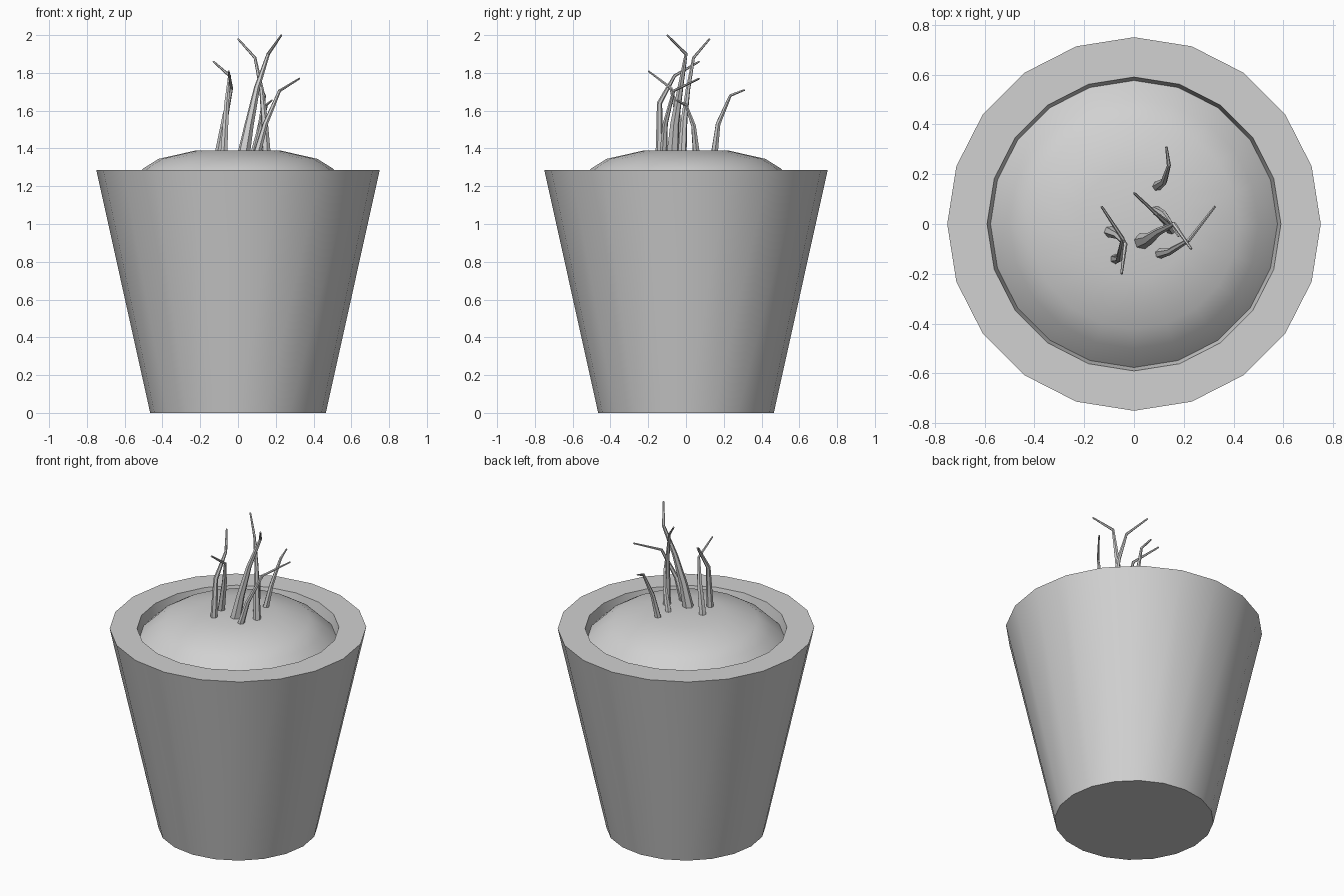
import bpy
import bmesh
from math import cos, sin, tau, radians

cube = bpy.data.objects.get("Cube")
if cube:
    bpy.data.objects.remove(cube, do_unlink=True)

# Single plain grey
grey = bpy.data.materials.new("plain_grey")
grey.use_nodes = True
colour = (0.64, 0.64, 0.64, 1)
grey.diffuse_color = colour
grey.node_tree.nodes["Principled BSDF"].inputs["Base Color"].default_value = colour

SIDES = 20


def activate(obj):
    bpy.ops.object.select_all(action="DESELECT")
    obj.select_set(True)
    bpy.context.view_layer.objects.active = obj


def smooth(obj, angle):
    activate(obj)
    bpy.ops.object.shade_smooth_by_angle(angle=radians(angle))


def lathe(name, profile, cap_first=False, cap_last=False):
    """Turn a list of (radius, height) into a ringed solid."""
    bm = bmesh.new()
    rings = [[bm.verts.new((r * cos(tau * i / SIDES), r * sin(tau * i / SIDES), z))
              for i in range(SIDES)] for r, z in profile]
    for a, b in zip(rings, rings[1:]):
        for i in range(SIDES):
            j = (i + 1) % SIDES
            bm.faces.new((a[i], a[j], b[j], b[i]))
    if cap_first:
        bm.faces.new(rings[0][::-1])
    if cap_last:
        bm.faces.new(rings[-1])
    mesh = bpy.data.meshes.new(name)
    bm.to_mesh(mesh)
    bm.free()
    mesh.materials.append(grey)
    obj = bpy.data.objects.new(name, mesh)
    bpy.context.collection.objects.link(obj)
    smooth(obj, 35)
    return obj


def twig(name, base_radius, points):
    """Thin six-sided stem, tapering quickly from its foot to its tip."""
    curve = bpy.data.curves.new(name, "CURVE")
    curve.dimensions = "3D"
    curve.bevel_depth = 1
    curve.bevel_resolution = 1
    curve.use_fill_caps = True
    spline = curve.splines.new("POLY")
    spline.points.add(len(points) - 1)
    last = len(points) - 1
    for i, (point, co) in enumerate(zip(spline.points, points)):
        point.co = (*co, 1)
        point.radius = 0.005 + (base_radius - 0.005) * (1 - i / last) ** 1.4
    curve.materials.append(grey)
    obj = bpy.data.objects.new(name, curve)
    bpy.context.collection.objects.link(obj)
    activate(obj)
    bpy.ops.object.convert(target="MESH")
    smooth(bpy.context.object, 30)


# Tapered pot with a thick rim and a short inner wall
lathe("pot", [(0.465, 0), (0.75, 1.285), (0.59, 1.285), (0.565, 1.17)], cap_first=True)

# Mounded soil
lathe("soil", [(0.577, 1.22), (0.5, 1.295), (0.42, 1.345), (0.22, 1.39)], cap_last=True)

# Bare twigs, foot to tip
twig("back_twig", 0.02,
     [(0.09, 0.15, 1.37), (0.12, 0.17, 1.53), (0.14, 0.235, 1.68), (0.13, 0.31, 1.71)])
twig("right_front_twig", 0.021,
     [(-0.075, -0.14, 1.37), (-0.06, -0.14, 1.64), (-0.045, -0.06, 1.785), (-0.13, 0.07, 1.86)])
twig("right_back_twig", 0.024,
     [(-0.1, -0.03, 1.37), (-0.065, -0.045, 1.58), (-0.035, -0.08, 1.72), (-0.05, -0.2, 1.81)])
twig("tall_front_twig", 0.034,
     [(0.03, -0.07, 1.37), (0.06, -0.06, 1.53), (0.1, -0.03, 1.72), (0.16, 0, 1.9), (0.23, -0.1, 2)])
twig("tall_back_twig", 0.024,
     [(0.15, -0.02, 1.37), (0.14, -0.01, 1.55), (0.125, 0.01, 1.71), (0.09, 0.04, 1.88), (0, 0.125, 1.98)])
twig("left_twig", 0.021,
     [(0.1, -0.12, 1.37), (0.145, -0.11, 1.53), (0.22, -0.065, 1.705), (0.325, 0.07, 1.77)])
twig("short_twig", 0.02,
     [(0.085, 0.055, 1.37), (0.12, 0.04, 1.52), (0.15, 0, 1.63), (0.18, -0.05, 1.655)])
